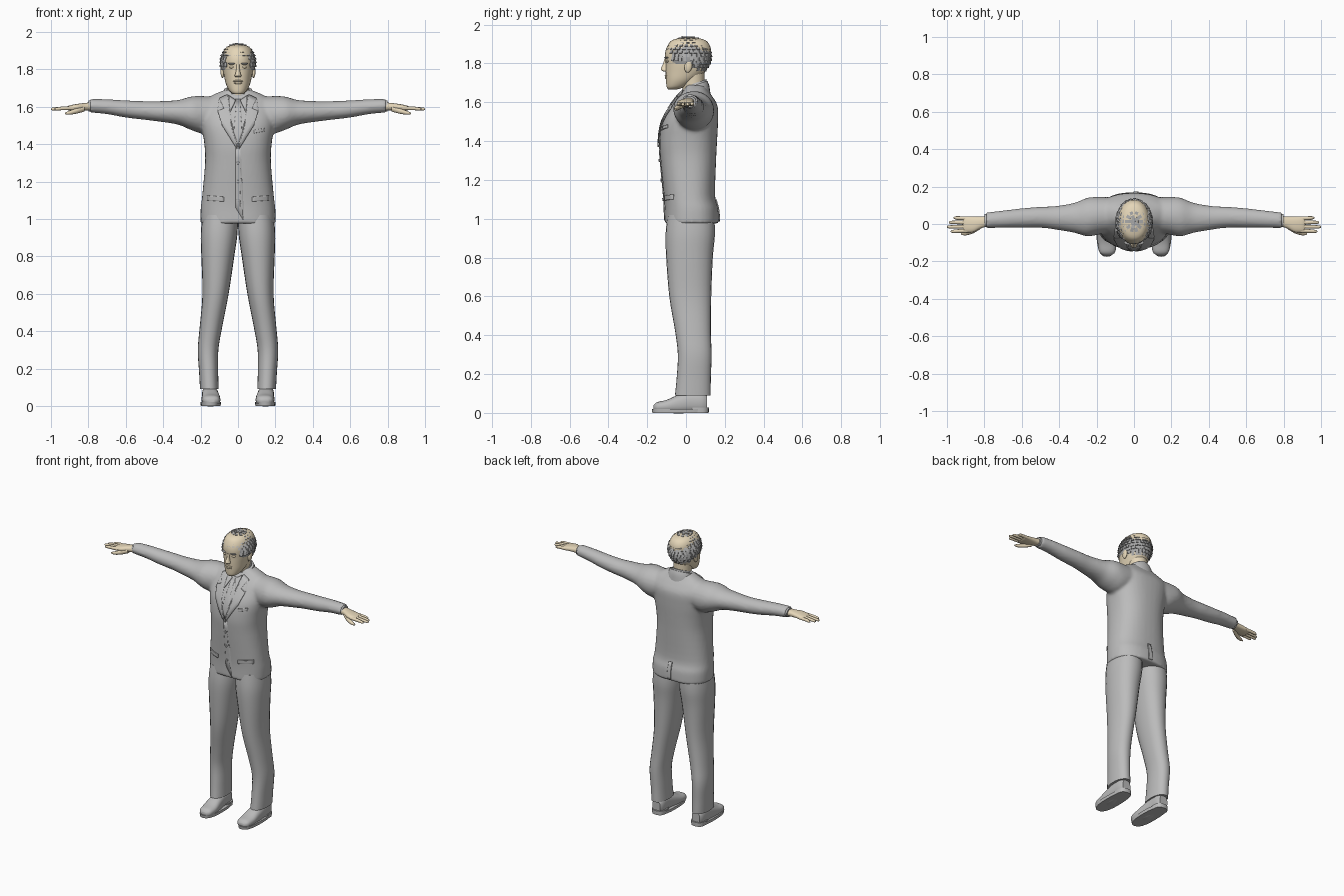
import bpy, bmesh, math, random
from mathutils import Vector, Matrix
from mathutils.bvhtree import BVHTree

random.seed(4)
cube = bpy.data.objects.get("Cube")
if cube:
    bpy.data.objects.remove(cube)


def material(name, rgb):
    m = bpy.data.materials.new(name)
    m.use_nodes = True
    m.diffuse_color = (*rgb, 1)
    m.node_tree.nodes["Principled BSDF"].inputs["Base Color"].default_value = (*rgb, 1)
    return m


CLOTH = material("grey cloth", (.5, .5, .5))
HAIR = material("hair grey", (.4, .4, .4))
SKIN = material("skin", (.78, .67, .48))


def finish(bm, name, mat, angle=50):
    """Turn a bmesh into a shaded object."""
    bmesh.ops.recalc_face_normals(bm, faces=bm.faces)
    me = bpy.data.meshes.new(name)
    bm.to_mesh(me)
    bm.free()
    me.materials.append(mat)
    me.shade_smooth()
    me.set_sharp_from_angle(angle=math.radians(angle))
    ob = bpy.data.objects.new(name, me)
    bpy.context.collection.objects.link(ob)
    return ob


def spline(rings, steps):
    """Smoothly interpolate the ring values."""
    out = []
    for i in range(len(rings) - 1):
        a, b, c, d = (rings[max(0, min(len(rings) - 1, i + k))] for k in (-1, 0, 1, 2))
        for s in range(steps):
            t = s / steps
            out.append([q + (r - p) * t / 2 + (p - 2.5 * q + 2 * r - e / 2) * t * t
                        + (1.5 * (q - r) + (e - p) / 2) * t ** 3
                        for p, q, r, e in zip(a, b, c, d)])
    return out + [list(rings[-1])]


def loft(bm, axis, rings, side=1, power=2, seg=24, steps=4):
    """Rings are (position, centre 1, centre 2, radius 1, radius 2) along an axis."""
    loops = []
    for p, c1, c2, r1, r2 in spline(rings, steps):
        loop = []
        for k in range(seg):
            a = math.tau * k / seg
            u, v = (math.copysign(abs(f(a)) ** (2 / power), f(a)) for f in (math.cos, math.sin))
            u, v = c1 + r1 * u, c2 + r2 * v
            co = {"x": (p, u, v), "y": (u, p, v), "z": (u, v, p)}[axis]
            loop.append(bm.verts.new((co[0] * side, co[1], co[2])))
        loops.append(loop)
    for lo, hi in zip(loops, loops[1:]):
        for k in range(seg):
            bm.faces.new((lo[k], lo[k - 1], hi[k - 1], hi[k]))
    bm.faces.new(loops[0])
    bm.faces.new(loops[-1])


def part(name, mat, axis, rings, **kw):
    bm = bmesh.new()
    loft(bm, axis, rings, **kw)
    return finish(bm, name, mat)


def ball(name, mat, centre, size, turn=0, axis="Z"):
    bm = bmesh.new()
    bmesh.ops.create_uvsphere(bm, u_segments=16, v_segments=10, radius=1)
    bm.transform(Matrix.Translation(centre) @ Matrix.Rotation(turn, 4, axis)
                 @ Matrix.Diagonal((*size, 1)))
    return finish(bm, name, mat)


SIDES = (("left", 1), ("right", -1))

# Jacket: torso and sleeves fused into one soft surface
bm = bmesh.new()
loft(bm, "z", [(.975, 0, .03, .2, .14), (1.05, 0, .028, .2, .138), (1.12, 0, .018, .192, .132),
               (1.3, 0, .012, .176, .143), (1.4, 0, .012, .18, .148), (1.5, 0, .022, .195, .143),
               (1.58, 0, .043, .2, .12), (1.63, 0, .048, .185, .088), (1.665, 0, .05, .13, .06),
               (1.69, 0, .05, .07, .05)], power=2.4, seg=40)
for _, s in SIDES:
    loft(bm, "x", [(.08, .05, 1.57, .09, .08), (.18, .045, 1.557, .1, .1),
                   (.25, .037, 1.565, .103, .09), (.32, .033, 1.57, .08, .066),
                   (.42, .033, 1.575, .063, .055), (.5, .036, 1.58, .056, .05),
                   (.6, .032, 1.588, .052, .046), (.7, .026, 1.6, .046, .04),
                   (.79, .02, 1.605, .042, .036)], side=s)
jacket = finish(bm, "jacket", CLOTH)
remesh = jacket.modifiers.new("fuse", "REMESH")
remesh.mode = "VOXEL"
remesh.voxel_size = .01
remesh.use_smooth_shade = True
soften = jacket.modifiers.new("soften", "SMOOTH")
soften.iterations = 4

# Trousers and shoes
for label, s in SIDES:
    part(label + "_trouser_leg", CLOTH, "z",
         [(.09, .153, .035, .05, .092), (.18, .157, .04, .051, .088), (.3, .16, .045, .055, .087),
          (.42, .145, .036, .06, .092), (.6, .12, .022, .07, .108), (.8, .108, .018, .088, .12),
          (.92, .101, .022, .098, .127), (1.02, .095, .025, .095, .12)], side=s, power=2.2)
    part(label + "_shoe_upper", CLOTH, "y",
         [(-.168, .143, .026, .02, .012), (-.15, .143, .03, .042, .025), (-.1, .144, .034, .05, .033),
          (-.04, .147, .045, .047, .048), (.02, .15, .055, .043, .055), (.08, .15, .055, .041, .055),
          (.108, .15, .05, .03, .045)], side=s, power=2.4)
    part(label + "_shoe_sole", CLOTH, "z",
         [(0, .146, -.03, .053, .143), (.02, .146, -.03, .055, .146)], side=s, power=2.6, steps=1)
    part(label + "_shoe_heel", CLOTH, "z",
         [(0, .148, .065, .045, .052), (.028, .148, .065, .046, .053)], side=s, power=2.6, steps=1)

# Hands, with shirt cuffs
for label, s in SIDES:
    part(label + "_shirt_cuff", CLOTH, "x",
         [(.77, .02, 1.604, .035, .03), (.8, .018, 1.603, .034, .029)], side=s, steps=1)
    bm = bmesh.new()
    loft(bm, "x", [(.78, .016, 1.602, .028, .022), (.82, .008, 1.6, .032, .02),
                   (.86, -.002, 1.597, .042, .018), (.9, -.002, 1.593, .042, .014),
                   (.915, -.002, 1.592, .036, .008)], side=s, power=2.4)
    for i, tip in enumerate((.965, .99, 1, .98)):
        y = .03 - i * .022
        loft(bm, "x", [(.88, y, 1.593, .011, .011), (.94, y * 1.05, 1.591, .01, .01),
                       (tip - .01, y * 1.1, 1.588, .008, .008), (tip, y * 1.1, 1.587, .003, .003)],
             side=s, seg=10, steps=3)
    loft(bm, "x", [(.82, -.012, 1.59, .014, .016), (.86, -.036, 1.578, .014, .015),
                   (.9, -.05, 1.568, .011, .011), (.925, -.053, 1.564, .004, .004)],
         side=s, seg=10, steps=3)
    finish(bm, label + "_hand", SKIN)

# Neck and the two collars, which dip toward the front
part("neck", SKIN, "z", [(1.58, 0, .05, .06, .055), (1.66, 0, .04, .056, .056),
                         (1.76, 0, .03, .058, .065)])
for name, rx, ry, top in (("jacket_collar", .086, .07, 1.69), ("shirt_collar", .066, .064, 1.7)):
    ob = part(name, CLOTH, "z", [(1.61, 0, .05, rx * 1.2, ry * 1.1), (1.66, 0, .05, rx, ry),
                                 (top, 0, .047, rx * .88, ry * .9)])
    for v in ob.data.vertices:
        v.co.z += .35 * (v.co.y - .05)

# Head and face
part("head", SKIN, "z",
     [(1.667, 0, -.068, .022, .024), (1.68, 0, -.052, .042, .048), (1.715, 0, -.025, .062, .078),
      (1.76, 0, -.002, .074, .103), (1.8, 0, .004, .081, .109), (1.85, 0, .01, .085, .118),
      (1.89, 0, .014, .08, .11), (1.92, 0, .014, .06, .085), (1.935, 0, .014, .02, .03)],
     power=2.15, seg=32)
bm = bmesh.new()
loft(bm, "z", [(1.758, 0, -.105, .014, .008), (1.766, 0, -.109, .018, .02),
               (1.778, 0, -.108, .014, .02), (1.8, 0, -.105, .009, .013),
               (1.825, 0, -.103, .008, .008)], seg=14)
finish(bm, "nose", SKIN)
ball("upper_lip", SKIN, (0, -.101, 1.737), (.026, .009, .006))
ball("lower_lip", SKIN, (0, -.099, 1.727), (.022, .01, .007))
for label, s in SIDES:
    ball(label + "_eye", SKIN, (.033 * s, -.094, 1.812), (.014, .01, .007))
    ball(label + "_eyebrow", HAIR, (.035 * s, -.102, 1.83), (.02, .01, .004), -.3 * s * -1)
    ball(label + "_ear", SKIN, (.083 * s, .012, 1.785), (.01, .02, .033), -.2, "X")


# Hair: a cap trimmed along the hairline, covered with rows of short locks
def hairline(y):
    if y < -.075:
        return 1.862
    return 1.80 if y < .02 else max(1.725, 1.80 - (y - .02) * 1.3)


CENTRE, SIZE = Vector((0, .012, 1.835)), Vector((.094, .118, .102))
bm = bmesh.new()
bmesh.ops.create_uvsphere(bm, u_segments=32, v_segments=24, radius=1)
bm.transform(Matrix.Translation(CENTRE) @ Matrix.Diagonal((*SIZE, 1)))
low = [f for f in bm.faces if f.calc_center_median().z < hairline(f.calc_center_median().y)]
bmesh.ops.delete(bm, geom=low, context="FACES")
finish(bm, "hair_cap", HAIR)

bm = bmesh.new()
for row in range(1, 13):
    polar = row * math.pi / 17
    count = max(5, round(28 * math.sin(polar)))
    for k in range(count):
        turn = math.tau * (k + row % 2 / 2) / count + random.uniform(-.05, .05)
        n = Vector((math.sin(polar) * math.cos(turn), math.sin(polar) * math.sin(turn), math.cos(polar)))
        p = CENTRE + n * SIZE
        if p.z < hairline(p.y) + .008:
            continue
        across = Vector((-math.sin(turn), math.cos(turn), 0))
        down = across.cross(n)
        lift = random.uniform(.15, .4)
        frame = Matrix((across, (down * -1 if down.z > 0 else down) + n * lift, n)).transposed().to_4x4()
        bmesh.ops.create_cube(bm, size=1, matrix=Matrix.Translation(p) @ frame
                              @ Matrix.Diagonal((.017, .024, .006, 1)))
finish(bm, "hair_locks", HAIR, 20)

# Tailoring laid over the jacket surface
tree = BVHTree.FromObject(jacket, bpy.context.evaluated_depsgraph_get())


def plate(name, outline, lift=.003, face=-1, mirror=1):
    """Drape a flat x-z outline over the front (-1) or back (1) of the jacket."""
    bm = bmesh.new()
    bm.faces.new([bm.verts.new((x * mirror, 0, z)) for x, z in outline])
    bmesh.ops.triangulate(bm, faces=bm.faces)
    bmesh.ops.subdivide_edges(bm, edges=bm.edges, cuts=5, use_grid_fill=True)
    for v in bm.verts:
        hit = tree.ray_cast(Vector((v.co.x, face, v.co.z)), Vector((0, -face, 0)))[0]
        if hit is None:
            hit = tree.find_nearest(Vector((v.co.x, .02, v.co.z)))[0]
        v.co.y = hit.y + face * lift
    ob = finish(bm, name, CLOTH)
    thick = ob.modifiers.new("thickness", "SOLIDIFY")
    thick.thickness = .006
    thick.offset = 0


plate("shirt_front", [(-.06, 1.64), (.06, 1.64), (.045, 1.52), (0, 1.38), (-.045, 1.52)], .001)
plate("tie", [(-.014, 1.63), (.014, 1.63), (.01, 1.59), (.022, 1.46), (0, 1.39),
              (-.022, 1.46), (-.01, 1.59)], .006)
for label, s in SIDES:
    plate(label + "_lapel", [(.055, 1.665), (.1, 1.645), (.075, 1.59), (.108, 1.575),
                             (.085, 1.5), (.004, 1.37), (.04, 1.5)], .008, mirror=s)
    plate(label + "_shirt_collar_point", [(.012, 1.635), (.05, 1.66), (.042, 1.57)], .01, mirror=s)
    plate(label + "_pocket_flap", [(.075, 1.118), (.165, 1.125), (.165, 1.1), (.075, 1.093)], mirror=s)
plate("breast_pocket", [(.085, 1.475), (.14, 1.485), (.14, 1.468), (.085, 1.458)], .002)
plate("front_overlap", [(-.012, 1.38), (.012, 1.38), (.012, 1.06), (.03, .99), (-.012, 1.06)], .002)
plate("back_vent_flap", [(-.004, 1.1), (.02, 1.1), (.024, .985), (-.004, .985)], .003, 1)
for i in range(3):
    z = 1.1 + i * .1
    plate("button", [(.008 * math.cos(a), z + .008 * math.sin(a))
                     for a in (math.tau * k / 8 for k in range(8))], .007)
